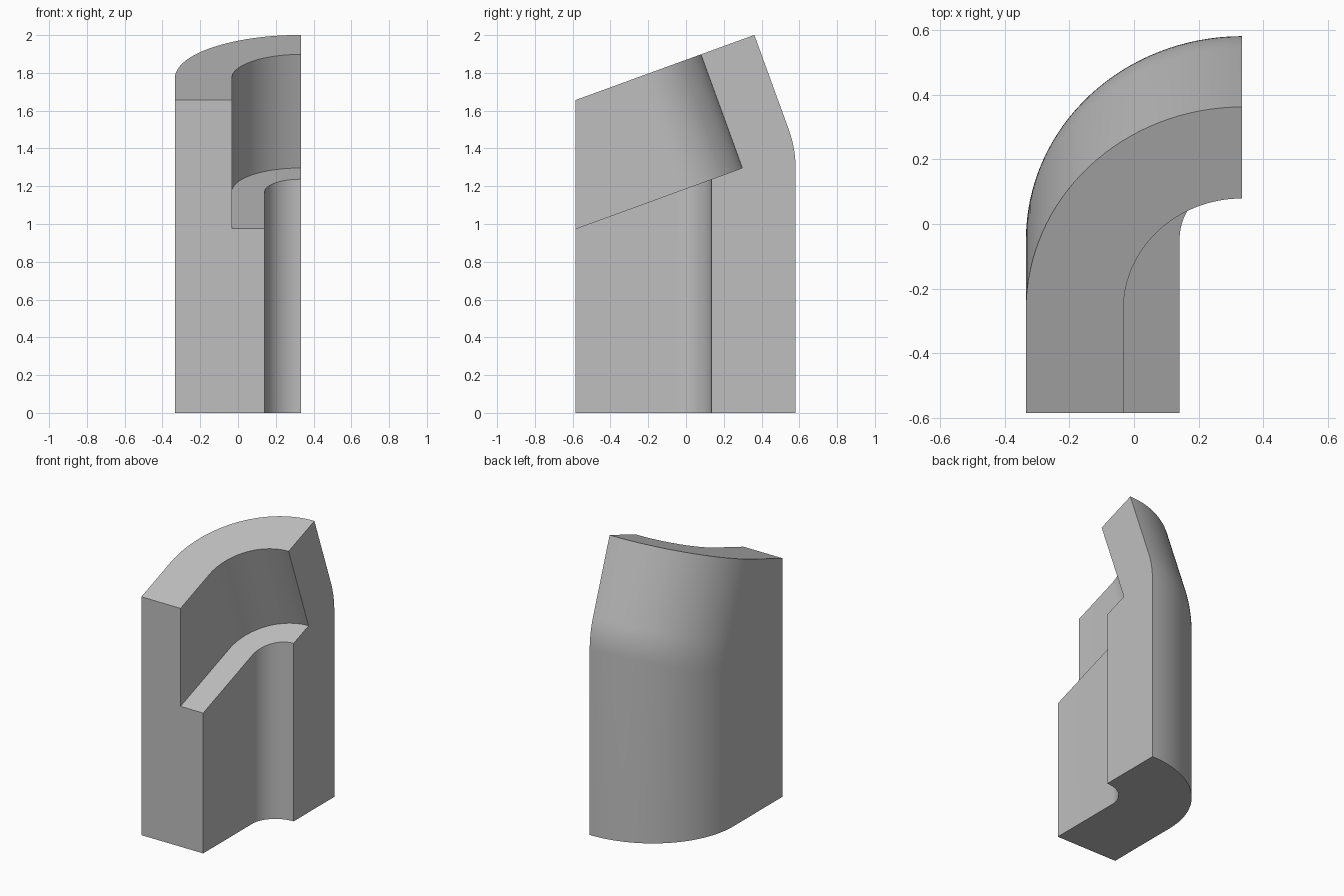
import bpy, bmesh, math
from mathutils import Vector

old = bpy.data.objects.get("Cube")
if old:
    bpy.data.objects.remove(old, do_unlink=True)

TILT = math.radians(20)
SLOPE = math.tan(TILT)
CENTRE = Vector((0.334, -0.047, 1.171))      # bore centre on the tilted ledge plane
AXIS = Vector((0, -math.sin(TILT), math.cos(TILT)))
FRONT, LENGTH, BEND = -0.584, 0.64, 0.11
SEGMENTS = 32

grey = bpy.data.materials.new("light_grey")
grey.use_nodes = True
grey.diffuse_color = (0.52, 0.52, 0.52, 1)
grey.node_tree.nodes["Principled BSDF"].inputs["Base Color"].default_value = grey.diffuse_color


def ring(radius, side, front, offset):
    """Quarter arc with a straight leg, lying on a plane parallel to the ledge."""
    pts = []
    for i in range(SEGMENTS + 1):
        a = math.pi / 2 * i / SEGMENTS
        u = radius * math.sin(a)
        pts.append(CENTRE + offset + Vector((-radius * math.cos(a),
                                             u * math.cos(TILT), u * math.sin(TILT))))
    end = pts[-1]
    if side > CENTRE.x:
        pts.append(Vector((side, end.y, end.z)))
    for x in (side, CENTRE.x - radius):
        pts.append(Vector((x, front, end.z + (front - end.y) * SLOPE)))
    return pts


def loft(name, rings):
    """Skin a stack of matching rings into a closed solid."""
    bm = bmesh.new()
    loops = [[bm.verts.new(p) for p in r] for r in rings]
    n = len(loops[0])
    for low, high in zip(loops, loops[1:]):
        for i in range(n):
            j = (i + 1) % n
            bm.faces.new((low[i], low[j], high[j], high[i]))
    bm.faces.new(loops[0])
    bm.faces.new(loops[-1])
    bmesh.ops.recalc_face_normals(bm, faces=bm.faces)
    mesh = bpy.data.meshes.new(name)
    bm.to_mesh(mesh)
    bm.free()
    mesh.materials.append(grey)
    obj = bpy.data.objects.new(name, mesh)
    bpy.context.collection.objects.link(obj)
    return obj


def flat(points, z):
    return [Vector((p.x, p.y, z)) for p in points]


# Body: upright below, rounded bend, then leaning back to front
down, up = Vector((0, 0, -BEND)), AXIS * BEND
bend = [down * (1 - t) ** 2 + up * t ** 2 for t in (k / 10 for k in range(11))]
rings = [ring(0.668, CENTRE.x, FRONT, o) for o in bend + [AXIS * LENGTH]]
body = loft("channel_body", [flat(rings[0], 0)] + rings)

# Narrow upright channel and wide tilted channel
narrow = ring(0.193, 0.5, -0.8, AXIS * 0.05 + Vector((0, 0.05 * math.sin(TILT), 0)))
lower_cutter = loft("lower_cutter", [flat(narrow, -0.2), narrow])
upper_cutter = loft("upper_cutter", [ring(0.367, 0.5, -0.8, AXIS * d) for d in (0, LENGTH + 0.2)])

bpy.context.view_layer.objects.active = body
for cutter in (lower_cutter, upper_cutter):
    cutter.hide_render = True
    cut = body.modifiers.new(cutter.name, "BOOLEAN")
    cut.operation = "DIFFERENCE"
    cut.solver = "EXACT"
    cut.object = cutter
    bpy.ops.object.modifier_apply(modifier=cut.name)
    bpy.data.objects.remove(cutter, do_unlink=True)

bpy.ops.object.select_all(action="DESELECT")
body.select_set(True)
bpy.ops.object.shade_smooth_by_angle(angle=math.radians(25))
